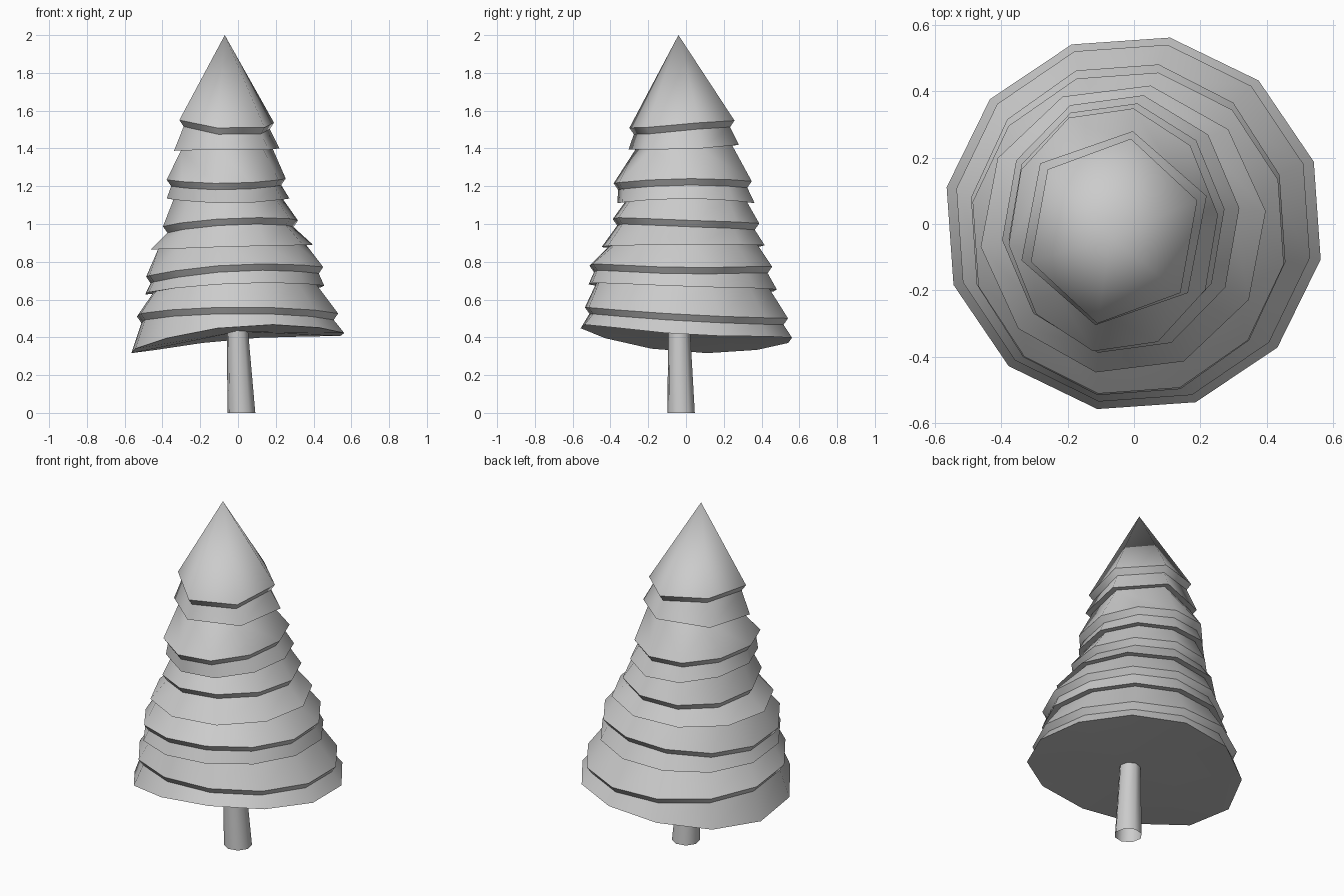
import bpy, bmesh
from math import cos, sin, pi, radians

if "Cube" in bpy.data.objects:
    bpy.data.objects.remove(bpy.data.objects["Cube"])

# Tiers bottom to top: sides, (x min, x max, y min, y max), rim height at (left, right, front, back)
TIERS = [
    (12, (-.575, .573, -.568, .572), (.32, .415, .46, .39)),
    (12, (-.545, .54, -.545, .55), (.515, .52, .56, .50)),
    (12, (-.50, .465, -.525, .49), (.63, .67, .685, .65)),
    (12, (-.495, .46, -.52, .465), (.72, .77, .785, .77)),
    (10, (-.465, .40, -.455, .425), (.865, .89, .88, .885)),
    (10, (-.40, .32, -.395, .395), (.985, 1.02, 1.03, 1.0)),
    (10, (-.38, .275, -.37, .37), (1.135, 1.135, 1.11, 1.11)),
    (10, (-.38, .255, -.39, .355), (1.235, 1.24, 1.215, 1.225)),
    (6, (-.355, .235, -.31, .285), (1.39, 1.395, 1.395, 1.42)),
    (6, (-.325, .205, -.305, .262), (1.56, 1.53, 1.505, 1.55)),
]
APEX = (-.07, -.04, 2.0)


def ring(bm, n, ext, zs, inset=0, lift=0):
    """Tilted, slightly warped polygon ring fitted to the given extents."""
    x0, x1, y0, y1 = ext
    l, r, f, b = zs
    verts = []
    for i in range(n):
        t = radians(-101) + 2 * pi * i / n
        c, s = cos(t), sin(t)
        z = (l + r + f + b) / 4 + (r - l) / 2 * c + (b - f) / 2 * s + (l + r - f - b) / 4 * cos(2 * t)
        verts.append(bm.verts.new(((x0 + x1) / 2 + ((x1 - x0) / 2 - inset) * c,
                                   (y0 + y1) / 2 + ((y1 - y0) / 2 - inset) * s, z + lift)))
    return verts


def bridge(bm, low, high):
    """Join two rings; triangles are zipped in where the side counts differ."""
    n, m = len(low), len(high)
    if n == m:
        for i in range(n):
            j = (i + 1) % n
            bm.faces.new((low[i], low[j], high[j], high[i]))
        return
    i = j = 0
    while i < n or j < m:
        if j == m or (i < n and (i + 1) / n <= (j + 1) / m):
            bm.faces.new((low[i % n], low[(i + 1) % n], high[j % m]))
            i += 1
        else:
            bm.faces.new((low[i % n], high[(j + 1) % m], high[j % m]))
            j += 1


def fan(bm, verts, co):
    tip = bm.verts.new(co)
    for i in range(len(verts)):
        bm.faces.new((verts[i], verts[(i + 1) % len(verts)], tip))


def crease(verts):
    """Hard edge around a ring."""
    s = set(verts)
    for e in {e for v in verts for e in v.link_edges}:
        if e.verts[0] in s and e.verts[1] in s:
            e.smooth = False


def finish(bm, name):
    for f in bm.faces:
        f.smooth = True
    me = bpy.data.meshes.new(name)
    bm.to_mesh(me)
    bm.free()
    bpy.context.collection.objects.link(bpy.data.objects.new(name, me))


# Foliage: one stepped shell, each tier a skirt with a narrow underside
bm = bmesh.new()
rings = []
for k, (n, ext, zs) in enumerate(TIERS):
    if k:
        # every second underside turns down as well as in
        inset, drop = (.024, -.034) if k % 2 else (.04, .004)
        rings.append(ring(bm, n, ext, zs, inset, drop))
    rings.append(ring(bm, n, ext, zs))
for low, high in zip(rings, rings[1:]):
    bridge(bm, low, high)
fan(bm, rings[-1], APEX)
fan(bm, rings[0][::-1], (0, -.03, .43))
for r in rings:
    crease(r)
finish(bm, "foliage")

# Trunk: leaning, tapered, open at the bottom
bm = bmesh.new()
bridge(bm, ring(bm, 8, (-.057, .093, -.10, .048), (0, 0, 0, 0)),
       ring(bm, 8, (-.06, .053, -.095, .022), (.45, .45, .45, .45)))
finish(bm, "trunk")
